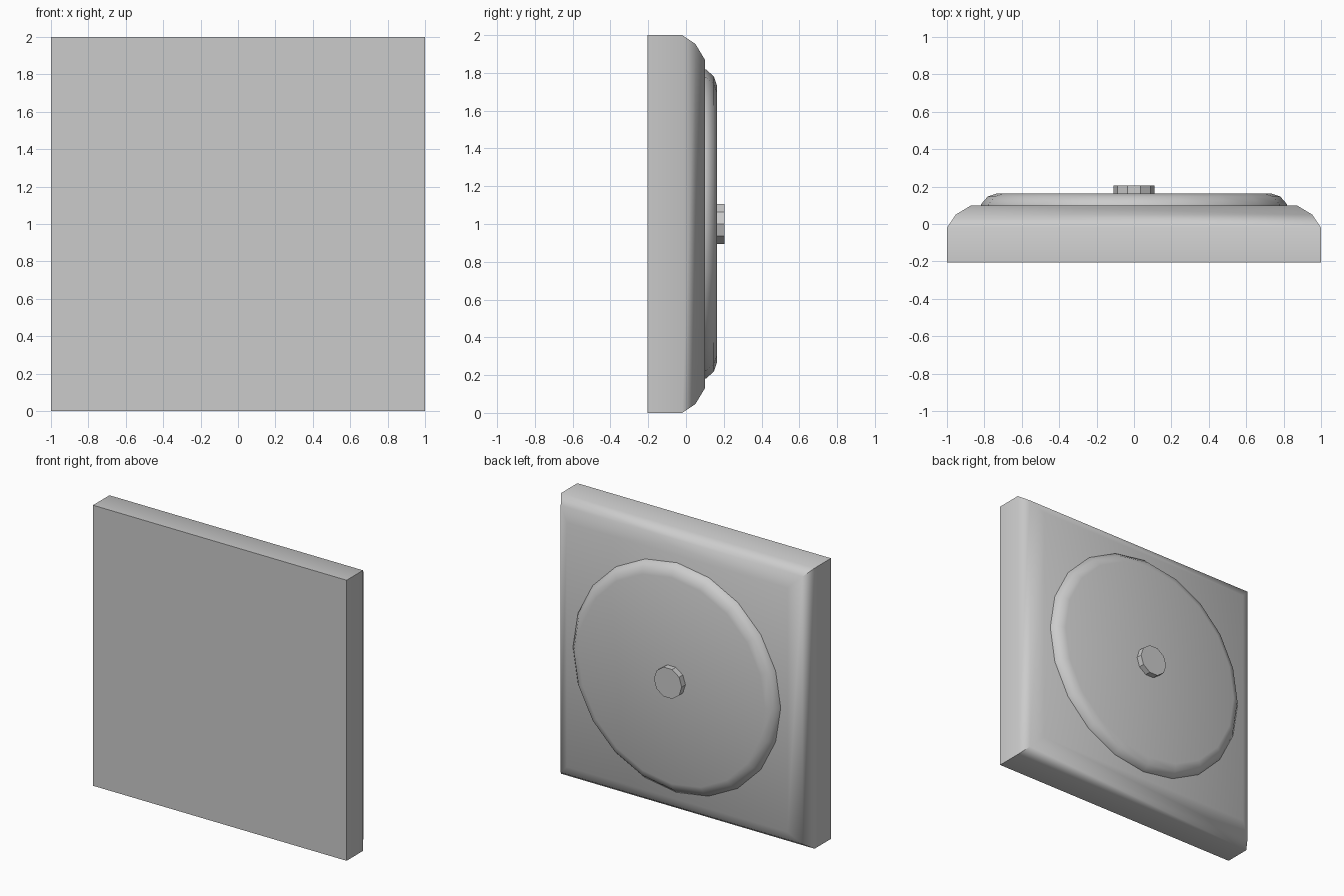
import bpy, bmesh, math

if "Cube" in bpy.data.objects:
    bpy.data.objects.remove(bpy.data.objects["Cube"])


def loft(name, sides, profile, turn=0.0, smooth=None):
    """Stack regular polygon rings (radius, y) along y around z = 1 and cap both ends."""
    bm = bmesh.new()
    rings = []
    for r, y in profile:
        angles = [turn + 2 * math.pi * i / sides for i in range(sides)]
        rings.append([bm.verts.new((r * math.cos(a), y, 1 + r * math.sin(a))) for a in angles])
    for a, b in zip(rings, rings[1:]):
        for i in range(sides):
            j = (i + 1) % sides
            bm.faces.new((a[i], a[j], b[j], b[i]))
    bm.faces.new(rings[0])
    bm.faces.new(rings[-1])
    bmesh.ops.recalc_face_normals(bm, faces=bm.faces)
    mesh = bpy.data.meshes.new(name)
    bm.to_mesh(mesh)
    bm.free()
    obj = bpy.data.objects.new(name, mesh)
    bpy.context.collection.objects.link(obj)
    if smooth:
        bpy.ops.object.select_all(action='DESELECT')
        obj.select_set(True)
        bpy.context.view_layer.objects.active = obj
        bpy.ops.object.shade_smooth_by_angle(angle=math.radians(smooth))
    return obj


# Square plate with a rounded rear rim
half_widths = [(1.0, -0.205), (1.0, -0.02), (0.953, 0.05), (0.87, 0.1)]
loft("base_plate", 4, [(w * math.sqrt(2), y) for w, y in half_widths],
     turn=math.pi / 4, smooth=48)

# Raised 20-sided disc with a softened edge
loft("disc", 20, [(0.817, 0.095), (0.817, 0.107), (0.782, 0.147), (0.735, 0.163)], smooth=48)

# Small 10-sided centre knob
loft("centre_knob", 10, [(0.11, 0.155), (0.11, 0.205)])
